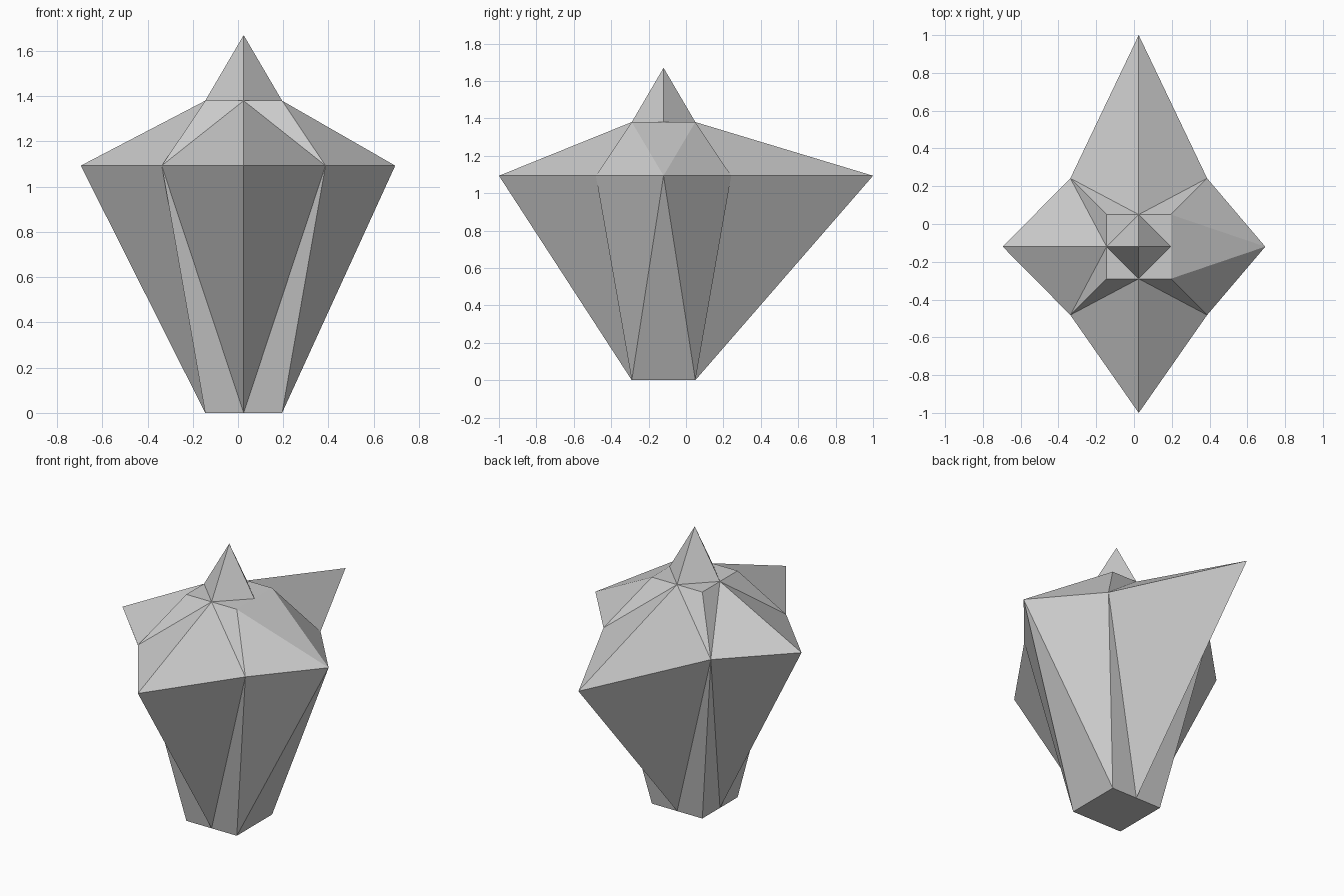
import bpy, bmesh
from mathutils import Vector

cube = bpy.data.objects.get("Cube")
if cube:
    bpy.data.objects.remove(cube, do_unlink=True)

grey = bpy.data.materials.new("plain grey")
grey.use_nodes = True
colour = (0.6, 0.6, 0.6, 1)
grey.diffuse_color = colour
grey.node_tree.nodes["Principled BSDF"].inputs["Base Color"].default_value = colour

CENTRE = Vector((0.025, -0.12, 0))
RIM_Z, TOP_Z, APEX_Z = 1.093, 1.38, 1.67
CORE, SHOULDER = 0.17, 0.362   # half widths of the core square and the rim corners

# Four sides: outward direction, reach of the spike, whether the core edge is split
SIDES = [((1, 0), 0.67, False), ((0, 1), 1.12, True),
         ((-1, 0), 0.72, True), ((0, -1), 0.88, True)]


def build_body():
    bm = bmesh.new()
    cache = {}

    def vert(xy, z):
        key = (round(xy.x, 4), round(xy.y, 4), z)
        if key not in cache:
            cache[key] = bm.verts.new(CENTRE + Vector((xy.x, xy.y, z)))
        return cache[key]

    for level in (0, TOP_Z):
        outline = []
        for direction, reach, split in SIDES:
            out = Vector(direction)
            along = Vector((-out.y, out.x))
            tip = vert(out * reach, RIM_Z)
            mid = vert(out * CORE, level) if split else None
            corners = [vert((out + along * s) * CORE, level) for s in (-1, 1)]
            rims = [vert((out + along * s) * SHOULDER, RIM_Z) for s in (-1, 1)]
            for corner, rim in zip(corners, rims):
                if split:
                    bm.faces.new((tip, rim, mid))
                    bm.faces.new((rim, corner, mid))
                else:
                    bm.faces.new((tip, rim, corner))
            if not split:
                bm.faces.new((tip, *corners))
            outline += [corners[0], mid] if split else [corners[0]]
        bm.faces.new(outline)   # flat end of the core

    bmesh.ops.recalc_face_normals(bm, faces=bm.faces[:])
    mesh = bpy.data.meshes.new("spiked_body")
    bm.to_mesh(mesh)
    bm.free()
    body = bpy.data.objects.new("spiked_body", mesh)
    bpy.context.collection.objects.link(body)
    return body


# Faceted body with four spikes around the rim
build_body().data.materials.append(grey)

# Pointed top, turned so its corners meet the middles of the cap edges
bpy.ops.mesh.primitive_cone_add(
    vertices=4, radius1=CORE, radius2=0, depth=APEX_Z - TOP_Z, end_fill_type='NOTHING',
    location=CENTRE + Vector((0, 0, (APEX_Z + TOP_Z) / 2)))
point = bpy.context.object
point.name = "top_point"
point.data.materials.append(grey)
